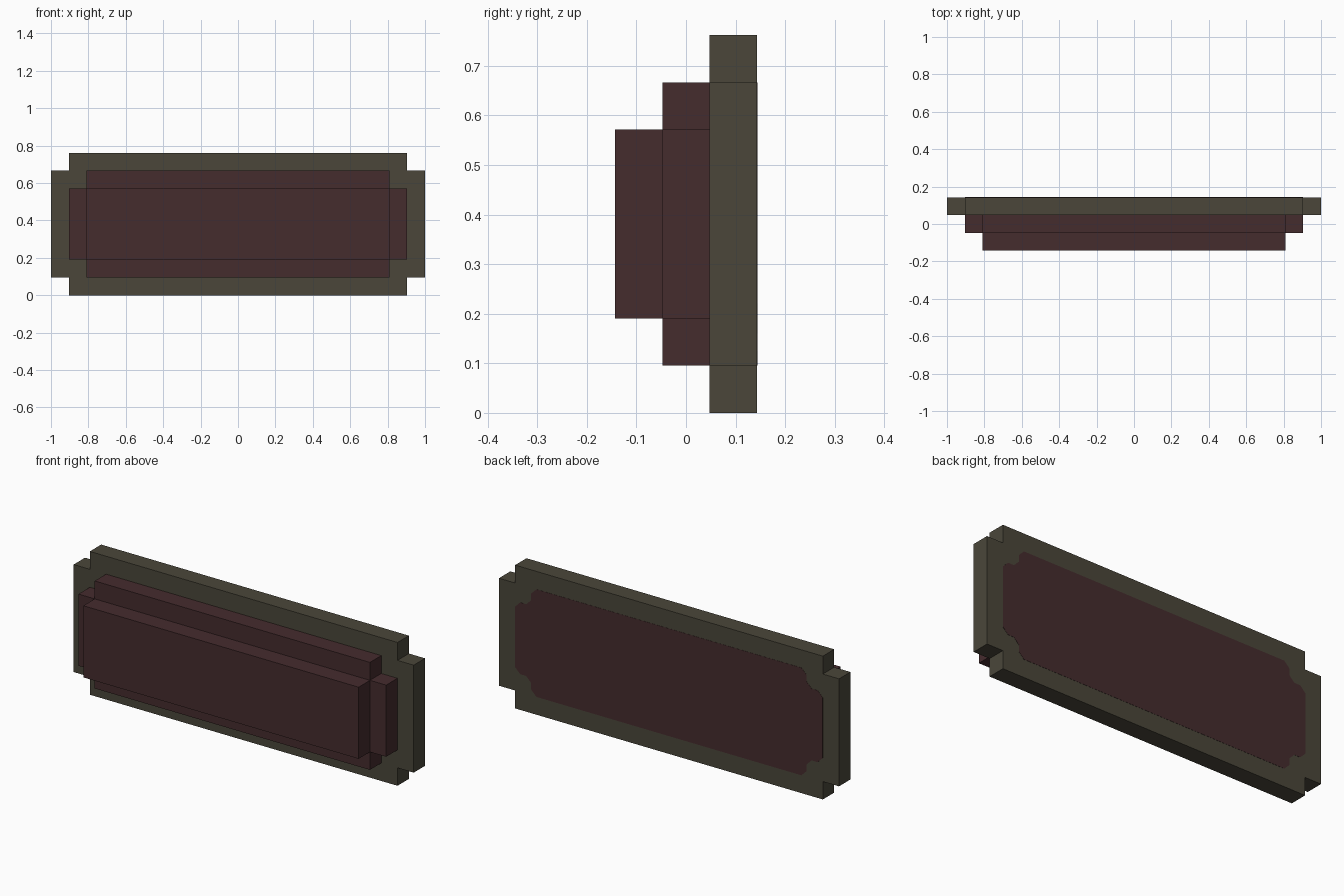
import bpy, bmesh

if "Cube" in bpy.data.objects:
    bpy.data.objects.remove(bpy.data.objects["Cube"])

U = 2 / 21          # one step of the stacked slabs
MID_Z = 4 * U       # height of the centre line


def material(name, rgb):
    m = bpy.data.materials.new(name)
    m.diffuse_color = (*rgb, 1)
    m.use_nodes = True
    m.node_tree.nodes["Principled BSDF"].inputs["Base Color"].default_value = m.diffuse_color
    return m


olive = material("dark olive", (0.069, 0.062, 0.042))
maroon = material("dark maroon", (0.060, 0.025, 0.027))


def notched_outline(w, h, n):
    """Rectangle of half size w x h with square notches n cut from its corners."""
    corner = [(w, h - n), (w - n, h - n), (w - n, h)]
    pts = []
    for sx, sz in ((1, 1), (-1, 1), (-1, -1), (1, -1)):
        step = corner if sx * sz > 0 else corner[::-1]
        pts += [(sx * x, sz * z) for x, z in step]
    return pts


def slab(name, outline, y0, y1, mat, chamfer=0):
    """Extrude an x-z outline from y0 to y1, optionally clipping its corners."""
    bm = bmesh.new()
    face = bm.faces.new([bm.verts.new((x, y0, MID_Z + z)) for x, z in outline])
    if chamfer:
        bmesh.ops.bevel(bm, geom=bm.verts[:], offset=chamfer,
                        segments=1, affect='VERTICES')
        face = bm.faces[:][0]
    ext = bmesh.ops.extrude_face_region(bm, geom=[face], use_keep_orig=True)
    moved = [g for g in ext["geom"] if isinstance(g, bmesh.types.BMVert)]
    bmesh.ops.translate(bm, verts=moved, vec=(0, y1 - y0, 0))
    bmesh.ops.recalc_face_normals(bm, faces=bm.faces[:])
    mesh = bpy.data.meshes.new(name)
    bm.to_mesh(mesh)
    bm.free()
    mesh.materials.append(mat)
    ob = bpy.data.objects.new(name, mesh)
    bpy.context.collection.objects.link(ob)
    return ob


# Wide rear frame with notched corners
slab("rear_frame", notched_outline(10.5 * U, 4 * U, U), 0.5 * U, 1.5 * U, olive)

# Smaller notched middle tier
middle = notched_outline(9.5 * U, 3 * U, U)
slab("middle_tier", middle, -0.5 * U, 0.5 * U, maroon)

# Plain rectangular front block
w, h = 8.5 * U, 2 * U
slab("front_block", [(w, h), (-w, h), (-w, -h), (w, -h)],
     -1.5 * U, -0.5 * U, maroon)

# Thin coloured panel on the back, with clipped corners
slab("back_panel", middle, 1.5 * U - 0.002, 1.5 * U + 0.001, maroon, chamfer=0.03)
